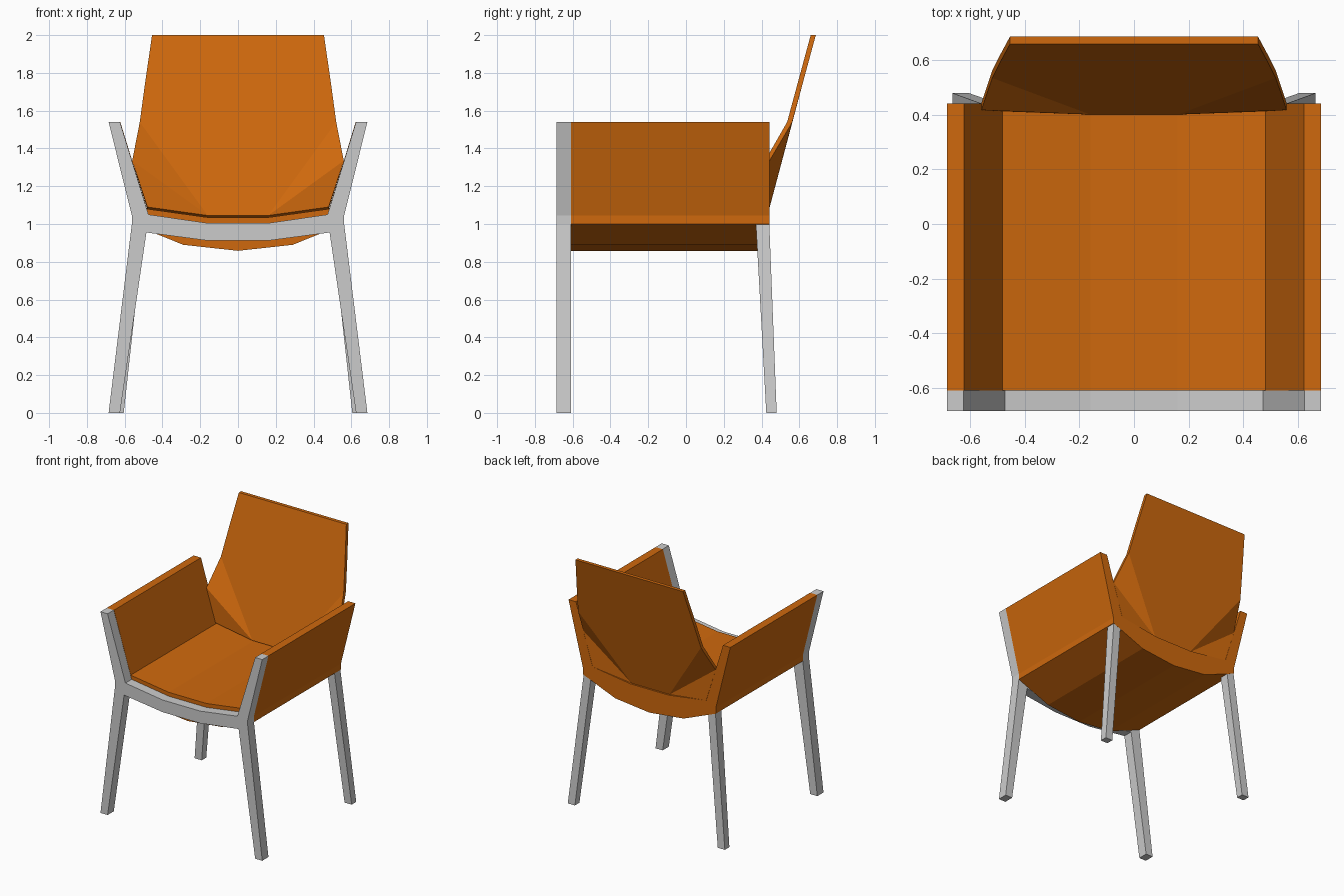
import bpy, bmesh
from mathutils import Vector

if "Cube" in bpy.data.objects:
    bpy.data.objects.remove(bpy.data.objects["Cube"])


def colour(name, rgb):
    mat = bpy.data.materials.new(name)
    mat.diffuse_color = (*rgb, 1)
    mat.use_nodes = True
    mat.node_tree.nodes["Principled BSDF"].inputs["Base Color"].default_value = mat.diffuse_color
    return mat


orange = colour("orange", (0.62, 0.14, 0.004))
grey = colour("grey", (0.665, 0.665, 0.665))


def finish(name, bm, material):
    bmesh.ops.recalc_face_normals(bm, faces=bm.faces)
    mesh = bpy.data.meshes.new(name)
    bm.to_mesh(mesh)
    bm.free()
    obj = bpy.data.objects.new(name, mesh)
    bpy.context.collection.objects.link(obj)
    mesh.materials.append(material)
    return obj


def extrude_y(bm, faces, depth):
    geo = bmesh.ops.extrude_face_region(bm, geom=faces, use_keep_orig=True)["geom"]
    verts = [g for g in geo if isinstance(g, bmesh.types.BMVert)]
    bmesh.ops.translate(bm, verts=verts, vec=(0, depth, 0))
    return verts


def prism(name, half, y0, y1, material):
    """Extrude a front outline; half runs along the right side, mirrored to the left."""
    left = [(-x, z) for x, z in reversed(half) if x > 0]
    bm = bmesh.new()
    face = bm.faces.new([bm.verts.new((x, y0, z)) for x, z in half + left])
    extrude_y(bm, [face], y1 - y0)
    return finish(name, bm, material)


# Front frame: legs, arm fronts and curved rail in one flat piece
prism("front_frame", [
    (0.16, 0.912), (0.485, 0.955), (0.625, 0), (0.685, 0), (0.562, 1.0),
    (0.562, 1.045), (0.685, 1.54), (0.625, 1.54), (0.474, 1.05), (0.16, 1.005),
], -0.685, -0.61, grey)

# Seat shell: arms, dished seat and rounded underside
prism("seat_and_arms", [
    (0, 0.858), (0.29, 0.89), (0.562, 1.0), (0.562, 1.045), (0.685, 1.54),
    (0.623, 1.54), (0.482, 1.08), (0.16, 1.035),
], -0.61, 0.442, orange)


# Backrest: leaning flat panel with lower wings folded forward
def lean(z):
    return 0.40 + (z - 1.04) * 0.271


bm = bmesh.new()
outline = [(0.16, 1.045, lean(1.045)), (0.52, 1.54, lean(1.54)), (0.49, 1.76, lean(1.76)),
           (0.455, 2.0, lean(2.0)), (0.48, 1.09, 0.413), (0.56, 1.335, 0.418)]
r = [bm.verts.new((x, y, z)) for x, z, y in outline]
l = [bm.verts.new((-x, y, z)) for x, z, y in outline]
faces = [bm.faces.new([r[0], r[1], r[2], r[3], l[3], l[2], l[1], l[0]])]
for s in (r, l):
    faces.append(bm.faces.new([s[0], s[5], s[1]]))
    faces.append(bm.faces.new([s[0], s[4], s[5]]))
bmesh.ops.recalc_face_normals(bm, faces=bm.faces)
for v in extrude_y(bm, faces, 0.027):
    if v.co.z < 1.1:  # underside slopes down to meet the seat
        v.co.z -= 0.011
    if abs(v.co.x) > 0.4 and v.co.z < 1.4:
        v.co.y = 0.442
finish("backrest", bm, orange)

# Rear legs: tapered and splayed
for side, tag in ((1, "right"), (-1, "left")):
    bm = bmesh.new()
    bmesh.ops.create_cube(bm, size=1)
    for v in bm.verts:
        top, outer, back = v.co.z > 0, v.co.x > 0, v.co.y > 0
        if top:
            x, y, z = (0.558 if outer else 0.495), (0.441 if back else 0.37), 1.0
        else:
            x, y, z = (0.665 if outer else 0.605), (0.48 if back else 0.425), 0
        v.co = Vector((side * x, y, z))
    finish("rear_leg_" + tag, bm, grey)
